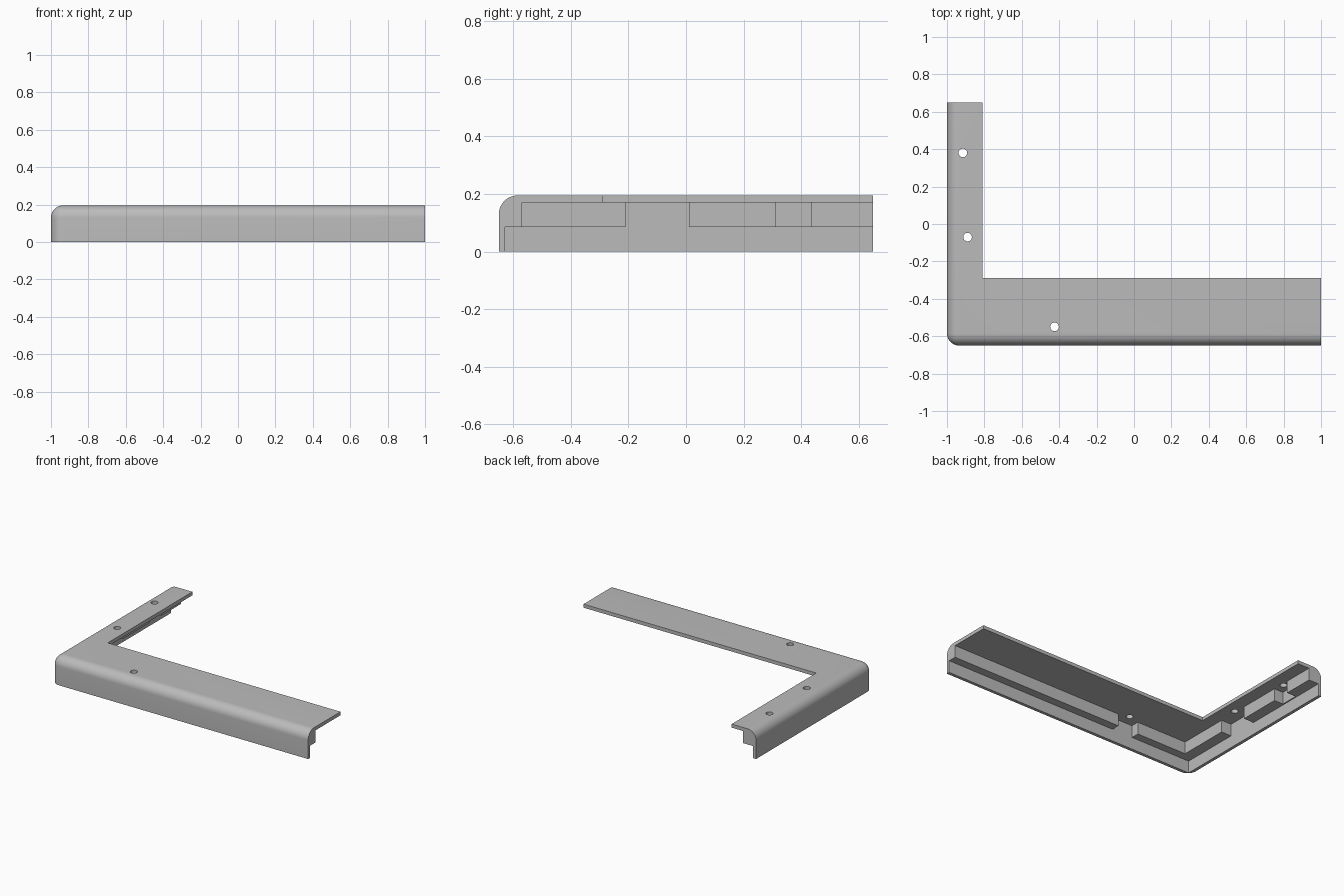
import bpy
import bmesh
import math

cube = bpy.data.objects.get("Cube")
if cube:
    bpy.data.objects.remove(cube, do_unlink=True)

# Main dimensions
LEFT, RIGHT, FRONT, BACK, TOP = -1.0, 1.0, -0.65, 0.65, 0.195
ROUND = 0.065          # outer edge rounding
WALL = 0.022           # outer wall thickness
CEILING = 0.17         # underside of the top plate
LEDGE = 0.085          # underside of the inner ledge
OUT = 0.2              # cutter overshoot

grey = bpy.data.materials.new("mid grey")
grey.use_nodes = True
grey.diffuse_color = (0.5, 0.5, 0.5, 1)
grey.node_tree.nodes["Principled BSDF"].inputs["Base Color"].default_value = (0.5, 0.5, 0.5, 1)


def add_object(name, bm):
    bmesh.ops.recalc_face_normals(bm, faces=bm.faces)
    mesh = bpy.data.meshes.new(name)
    bm.to_mesh(mesh)
    bm.free()
    obj = bpy.data.objects.new(name, mesh)
    bpy.context.collection.objects.link(obj)
    return obj


def prism(outline, z0, z1):
    bm = bmesh.new()
    face = bm.faces.new([bm.verts.new((x, y, z0)) for x, y in outline])
    new = bmesh.ops.extrude_face_region(bm, geom=[face])["geom"]
    top = [v for v in new if isinstance(v, bmesh.types.BMVert)]
    bmesh.ops.translate(bm, verts=top, vec=(0, 0, z1 - z0))
    return bm


def cut(target, cutter):
    cutter.hide_render = True
    mod = target.modifiers.new("cut", "BOOLEAN")
    mod.operation = "DIFFERENCE"
    mod.solver = "EXACT"
    mod.object = cutter
    bpy.context.view_layer.objects.active = target
    bpy.ops.object.modifier_apply(modifier=mod.name)
    bpy.data.objects.remove(cutter, do_unlink=True)


def cut_box(target, x0, x1, y0, y1, z1):
    outline = [(x0, y0), (x1, y0), (x1, y1), (x0, y1)]
    cut(target, add_object("box_cutter", prism(outline, -OUT, z1)))


# L-shaped body with rounded outer edges
bm = prism([(LEFT, FRONT), (RIGHT, FRONT), (RIGHT, -0.29),
            (-0.81, -0.29), (-0.81, BACK), (LEFT, BACK)], 0, TOP)


def is_outer(edge):
    on_left = all(abs(v.co.x - LEFT) < 1e-4 for v in edge.verts)
    on_front = all(abs(v.co.y - FRONT) < 1e-4 for v in edge.verts)
    on_top = all(abs(v.co.z - TOP) < 1e-4 for v in edge.verts)
    return on_left + on_front + on_top == 2


bmesh.ops.bevel(bm, geom=[e for e in bm.edges if is_outer(e)],
                offset=ROUND, segments=10, profile=0.5, affect="EDGES")
body = add_object("corner_cover", bm)
body.data.materials.append(grey)

# Stepped hollow underneath: wide below the ledge, narrower above it
cut_box(body, LEFT + WALL, RIGHT + OUT, FRONT + WALL, BACK + OUT, LEDGE)
cut_box(body, -0.9, RIGHT + OUT, -0.57, BACK + OUT, CEILING)

# Clearance recesses in the ledge around the screw holes
cut_box(body, LEFT + WALL, -0.85, -0.21, 0.01, CEILING)
cut_box(body, LEFT + 0.03, -0.85, 0.31, 0.435, CEILING)
cut_box(body, -0.51, -0.35, FRONT + WALL, -0.5, CEILING)

# Screw holes through the top plate
for x, y in [(-0.915, 0.38), (-0.89, -0.07), (-0.425, -0.55)]:
    ring = [(x + 0.023 * math.cos(i * math.tau / 24),
             y + 0.023 * math.sin(i * math.tau / 24)) for i in range(24)]
    cut(body, add_object("hole_cutter", prism(ring, 0.1, TOP + OUT)))

# Smooth shading with crisp edges
bpy.ops.object.select_all(action="DESELECT")
body.select_set(True)
bpy.context.view_layer.objects.active = body
bpy.ops.object.shade_smooth_by_angle(angle=math.radians(30))
